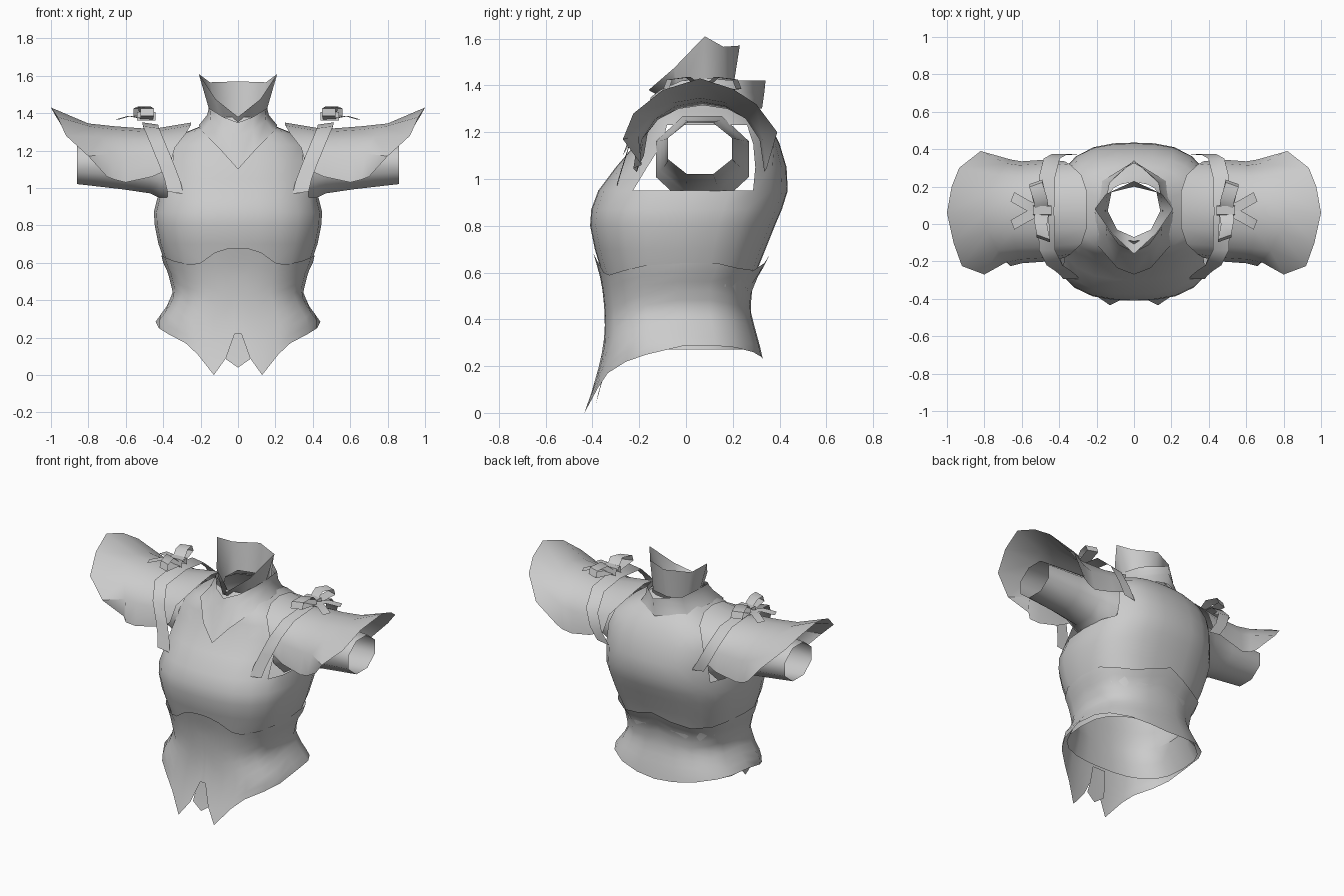
import bpy, bmesh, math

cube = bpy.data.objects.get("Cube")
if cube:
    bpy.data.objects.remove(cube, do_unlink=True)

GREY = (0.6, 0.6, 0.6, 1)
mat = bpy.data.materials.new("plain grey cloth")
mat.use_nodes = True
mat.diffuse_color = GREY
bsdf = next(n for n in mat.node_tree.nodes if n.type == 'BSDF_PRINCIPLED')
bsdf.inputs["Base Color"].default_value = GREY


def sheet(name, rows, closed=False, angle=40, skip=lambda j, i: False):
    """Skin a grid of points, leaving out skipped cells, and mirror it."""
    bm = bmesh.new()
    grid = [[bm.verts.new(p) for p in row] for row in rows]
    n = len(rows[0])
    for j, (a, b) in enumerate(zip(grid, grid[1:])):
        for i in range(n if closed else n - 1):
            if not skip(j, i):
                k = (i + 1) % n
                bm.faces.new((a[i], a[k], b[k], b[i]))
    bmesh.ops.delete(bm, geom=[v for v in bm.verts if not v.link_faces], context='VERTS')
    bmesh.ops.remove_doubles(bm, verts=bm.verts, dist=0.0005)
    me = bpy.data.meshes.new(name)
    bm.to_mesh(me)
    bm.free()
    me.materials.append(mat)
    ob = bpy.data.objects.new(name, me)
    bpy.context.collection.objects.link(ob)
    bpy.ops.object.select_all(action='DESELECT')
    ob.select_set(True)
    bpy.context.view_layer.objects.active = ob
    bpy.ops.object.shade_smooth_by_angle(angle=math.radians(angle))
    mirror = ob.modifiers.new("mirror", 'MIRROR')
    mirror.merge_threshold = 0.001


def ribbon(name, path, offset):
    """Flat strip along a path, widened by plus and minus the offset."""
    sheet(name, [[tuple(c + s * o for c, o in zip(p, offset)) for s in (-1, 1)] for p in path], angle=60)


def sample(profile, z):
    """Interpolate half width, front y and back y at a height."""
    z = min(max(z, profile[0][0]), profile[-1][0])
    for a, b in zip(profile, profile[1:]):
        if z <= b[0]:
            f = (z - a[0]) / (b[0] - a[0])
            return [u + (v - u) * f for u, v in zip(a[1:], b[1:])]


def girth(profile, z, s, side):
    """Point on a squarish oval; s is x as a share of the half width."""
    hw, yf, yb = sample(profile, z)
    c = max(0, 1 - s ** 2.7) ** (1 / 2.7)
    mid, half = (yf + yb) / 2, (yb - yf) / 2
    return (hw * s, mid + side * half * c, z)


# Shirt body with open armholes: height, half width, front, back
BODY = [(.27, .415, -.335, .298), (.36, .37, -.333, .282), (.45, .335, -.335, .262), (.6, .39, -.36, .30),
        (.7, .425, -.39, .34), (.8, .445, -.41, .38), (.87, .45, -.405, .41), (.95, .43, -.375, .435),
        (1.05, .42, -.30, .43), (1.15, .41, -.215, .40), (1.23, .38, -.18, .36), (1.29, .30, -.15, .31),
        (1.33, .20, -.12, .26), (1.38, .15, -.09, .22)]
shares = [0, .25, .5, .72, .88, .97]
columns = [(s, -1) for s in shares] + [(1, 0)] + [(s, 1) for s in reversed(shares)]
sheet("shirt_body", [[girth(BODY, r[0], s, d) for s, d in columns] for r in BODY],
      skip=lambda j, i: .94 < BODY[j][0] < 1.2 and 4 <= i <= 7)

# Corset with pointed front tails
CORSET = [(0, .43, -.44, .35), (.1, .43, -.40, .345), (.2, .44, -.37, .335), (.29, .44, -.352, .315),
          (.36, .385, -.347, .295), (.44, .348, -.348, .275), (.55, .375, -.36, .285),
          (.6, .40, -.372, .32), (.68, .42, -.395, .36)]
# share of width, side, bottom edge, top edge
panels = [(0, -1, .22, .68), (.04, -1, .22, .68), (.15, -1, .09, .675), (.3, -1, 0, .655),
          (.5, -1, .11, .60), (.64, -1, .17, .59), (.85, -1, .22, .61), (.96, -1, .25, .63),
          (1, 0, .285, .64), (.96, 1, .287, .64), (.85, 1, .28, .62), (.6, 1, .26, .61),
          (.3, 1, .24, .64), (0, 1, .23, .68)]
steps = 9
sheet("corset", [[girth(CORSET, zb + (zt - zb) * j / steps, s, d) for s, d, zb, zt in panels]
                 for j in range(steps + 1)])

# Small tail behind the front slit
sheet("centre_tail", [[(0, -.385, .04), (.065, -.375, .085)],
                      [(0, -.358, .15), (.06, -.354, .15)],
                      [(0, -.34, .26), (.05, -.34, .26)]])

# Sleeve: x, centre y, centre z, y radius, z radius
rings = [(.345, .07, 1.085, .215, .20), (.42, .07, 1.10, .195, .165), (.47, .068, 1.11, .175, .15),
         (.62, .065, 1.12, .16, .137), (.86, .06, 1.13, .148, .118)]
sheet("sleeve", [[(x, y + ry * math.cos(t), z + rz * math.sin(t))
                  for t in [math.pi / 4 * (i + .5) for i in range(8)]]
                 for x, y, z, ry, rz in rings], closed=True, angle=60)

# Lower collar with the pointed neckline
sheet("lower_collar", [
    [(0, -.27, 1.10), (.09, -.235, 1.20), (.19, -.12, 1.30), (.21, .06, 1.335), (.17, .23, 1.32), (0, .325, 1.30)],
    [(0, -.17, 1.28), (.08, -.15, 1.31), (.15, -.07, 1.36), (.165, .07, 1.39), (.14, .22, 1.37), (0, .335, 1.37)],
    [(0, -.15, 1.35), (.08, -.11, 1.38), (.145, -.02, 1.42), (.155, .09, 1.43), (.13, .22, 1.42), (0, .34, 1.42)]],
    angle=60)

# Upper collar with flared points
sheet("upper_collar", [
    [(0, -.07, 1.33), (.09, -.03, 1.35), (.14, .07, 1.37), (.12, .17, 1.38), (0, .20, 1.38)],
    [(0, -.16, 1.38), (.12, -.05, 1.475), (.21, .08, 1.61), (.15, .16, 1.565), (0, .23, 1.57)]], angle=65)


# Shoulder guard: arches from the flared rim inward
def arch(x_top, x_end, yf, yb, z0, z1, power=2):
    pts = []
    for i in range(9):
        t = math.pi * i / 8
        pts.append((x_top + (x_end - x_top) * abs(math.cos(t)) ** power,
                    (yf + yb) / 2 - (yb - yf) / 2 * math.cos(t),
                    z0 + (z1 - z0) * max(0, math.sin(t)) ** .8))
    return pts


rim = [(.70, -.19, 1.06), (.80, -.27, 1.17), (.92, -.225, 1.28), (.965, -.10, 1.38), (1.0, .06, 1.43),
       (.975, .20, 1.385), (.935, .30, 1.32), (.82, .39, 1.20), (.70, .35, 1.07)]
sheet("shoulder_guard", [rim,
                         arch(.80, .66, -.225, .345, 1.045, 1.345),
                         arch(.66, .60, -.21, .335, 1.03, 1.33),
                         arch(.46, .46, -.20, .345, 1.06, 1.315),
                         arch(.25, .37, -.18, .335, 1.10, 1.35, 4)])

# Strap over the shoulder
ribbon("shoulder_strap", [(.335, -.295, .975), (.35, -.275, 1.04), (.38, -.25, 1.12), (.425, -.22, 1.23),
                          (.465, -.14, 1.325), (.47, .07, 1.345), (.465, .25, 1.325), (.44, .35, 1.23),
                          (.395, .375, 1.13), (.345, .37, 1.05)], (.043, 0, .006))

# Bow: loops, tails and knot
for end, s, tip in (("front", -1, .485), ("back", 1, .525)):
    ribbon(f"bow_loop_{end}", [(.49, .07, 1.38), (.5, .07 + s * .06, 1.435), (tip, .07 + s * .14, 1.425),
                               (tip, .07 + s * .155, 1.385), (.49, .07, 1.365)], (.035, s * -.012, 0))
    ribbon(f"bow_tail_{end}", [(.51, .07, 1.37), (.58, .07 + s * .035, 1.385), (.65, .07 + s * .075, 1.365)],
           (-.01, s * .025, 0))
ribbon("bow_knot", [(.49, .045, 1.36), (.49, .05, 1.405), (.49, .095, 1.405), (.49, .10, 1.36)], (.05, 0, 0))
